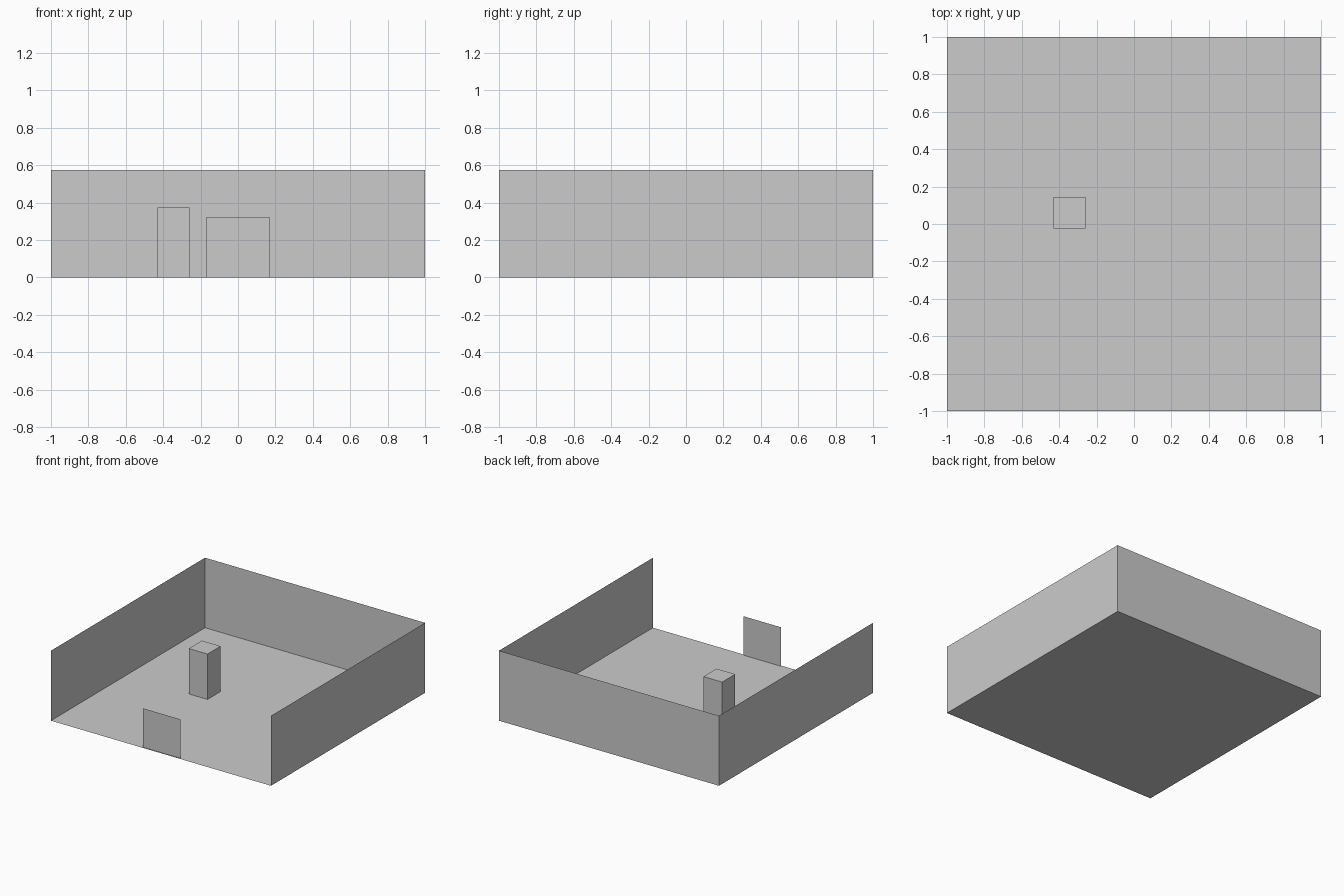
import bpy, bmesh
from mathutils import Vector

if "Cube" in bpy.data.objects:
    bpy.data.objects.remove(bpy.data.objects["Cube"])

H = 0.575  # wall height


def make_object(name, build):
    bm = bmesh.new()
    build(bm)
    mesh = bpy.data.meshes.new(name)
    bm.to_mesh(mesh)
    bm.free()
    obj = bpy.data.objects.new(name, mesh)
    bpy.context.collection.objects.link(obj)
    return obj


def sheet(name, origin, u, v):
    """Thin rectangular sheet spanned by two edge vectors."""
    o, u, v = Vector(origin), Vector(u), Vector(v)
    return make_object(name, lambda bm: bm.faces.new(
        [bm.verts.new(p) for p in (o, o + u, o + u + v, o + v)]))


def box(name, lo, hi):
    """Box between two opposite corners."""
    def build(bm):
        bmesh.ops.create_cube(bm, size=1)
        for vert in bm.verts:
            vert.co = [a + (c + 0.5) * (b - a) for a, b, c in zip(lo, hi, vert.co)]
    return make_object(name, build)


# Floor
sheet("floor", (-1, -1, 0), (2, 0, 0), (0, 2, 0))

# Two side walls and the back wall; the front stays open
sheet("left_wall", (-1, 1, 0), (0, -2, 0), (0, 0, H))
sheet("right_wall", (1, -1, 0), (0, 2, 0), (0, 0, H))
sheet("back_wall", (1, 1, 0), (-2, 0, 0), (0, 0, H))

# Small upright panel at the front edge
sheet("front_panel", (-0.17, -0.99, 0), (0.34, 0, 0), (0, 0, 0.32))

# Standing pillar
box("pillar", (-0.43, -0.025, 0), (-0.26, 0.145, 0.373))
